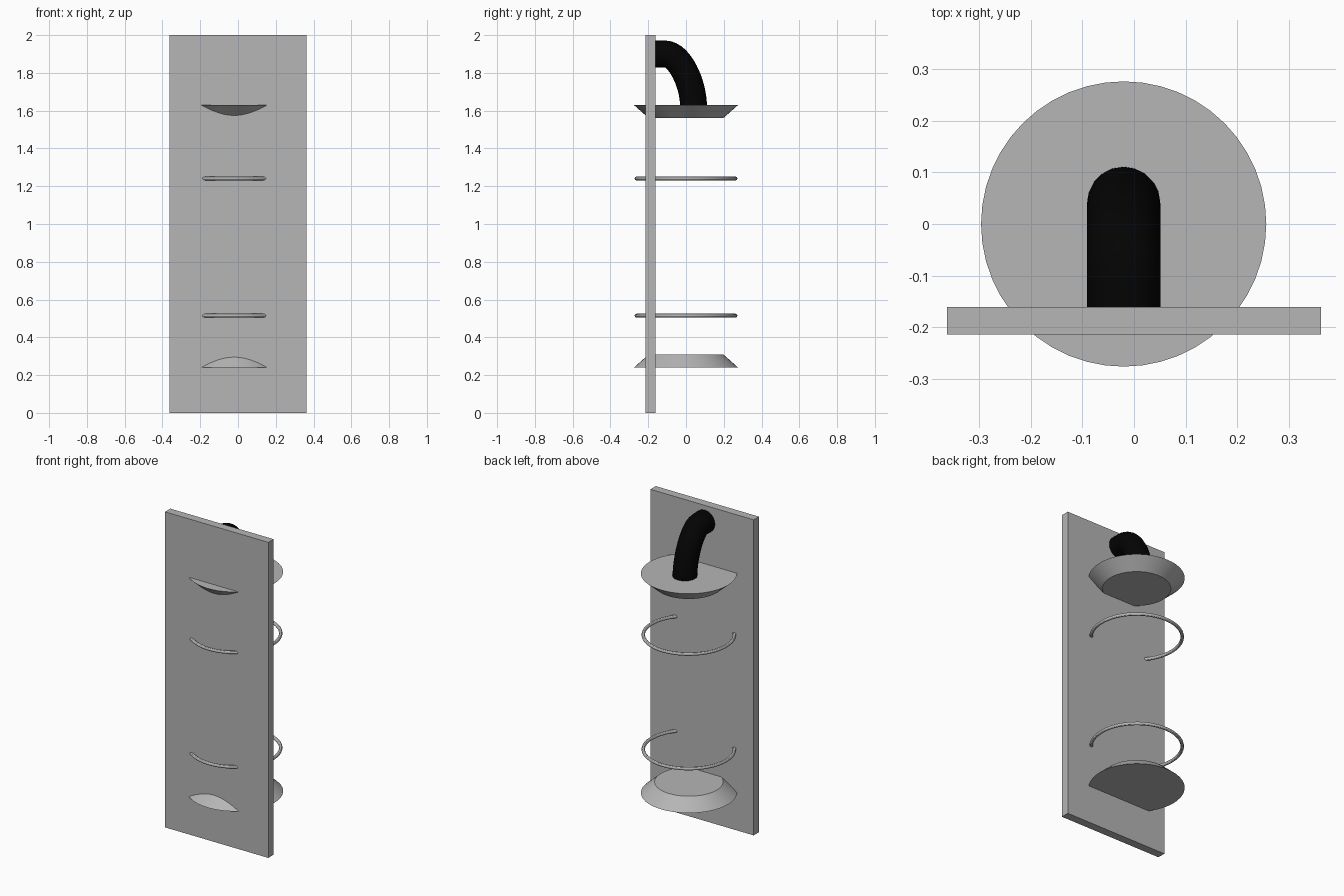
import bpy, math

if "Cube" in bpy.data.objects:
    bpy.data.objects.remove(bpy.data.objects["Cube"])

CX = -0.02  # shared axis of the round parts


def material(name, value):
    mat = bpy.data.materials.new(name)
    mat.diffuse_color = (value, value, value, 1)
    mat.use_nodes = True
    mat.node_tree.nodes["Principled BSDF"].inputs["Base Color"].default_value = mat.diffuse_color
    return mat


grey = material("grey", 0.465)
black = material("black", 0.001)


def finish(obj, name, mat):
    obj.name = name
    obj.data.materials.clear()
    obj.data.materials.append(mat)
    bpy.ops.object.select_all(action='DESELECT')
    obj.select_set(True)
    bpy.context.view_layer.objects.active = obj
    bpy.ops.object.shade_smooth_by_angle(angle=math.radians(30))


def cone(name, r_bottom, r_top, z0, z1):
    bpy.ops.mesh.primitive_cone_add(vertices=48, radius1=r_bottom, radius2=r_top,
                                    depth=z1 - z0, location=(CX, 0, (z0 + z1) / 2))
    finish(bpy.context.object, name, grey)


def ring(name, z):
    bpy.ops.mesh.primitive_torus_add(major_radius=0.262, minor_radius=0.01,
                                     major_segments=48, minor_segments=12,
                                     location=(CX, 0, z))
    finish(bpy.context.object, name, grey)


# Back panel
bpy.ops.mesh.primitive_cube_add(size=1, location=(0, -0.187, 1))
panel = bpy.context.object
panel.scale = (0.724, 0.053, 2)
finish(panel, "panel", grey)

# Flared caps and the two rings between them
cone("upper_cap", 0.197, 0.276, 1.56, 1.63)
cone("lower_cap", 0.276, 0.197, 0.24, 0.31)
ring("upper_ring", 1.241)
ring("lower_ring", 0.515)

# Bent pipe: out of the panel, then an elliptical bend down into the upper cap
curve = bpy.data.curves.new("pipe_path", 'CURVE')
curve.dimensions = '3D'
curve.bevel_depth = 0.071
curve.bevel_resolution = 8
curve.resolution_u = 16
curve.use_fill_caps = True
spline = curve.splines.new('BEZIER')
spline.bezier_points.add(2)
path = [  # handle left, point, handle right as (y, z)
    ((-0.19, 1.90), (-0.17, 1.90), (-0.15, 1.90)),
    ((-0.13, 1.90), (-0.11, 1.90), (-0.035, 1.90)),
    ((0.04, 1.745), (0.04, 1.62), (0.04, 1.60)),
]
for p, (a, b, c) in zip(spline.bezier_points, path):
    p.handle_left_type = p.handle_right_type = 'FREE'
    p.handle_left, p.co, p.handle_right = (CX, *a), (CX, *b), (CX, *c)
pipe = bpy.data.objects.new("pipe", curve)
bpy.context.collection.objects.link(pipe)
bpy.ops.object.select_all(action='DESELECT')
pipe.select_set(True)
bpy.context.view_layer.objects.active = pipe
bpy.ops.object.convert(target='MESH')
finish(bpy.context.object, "pipe", black)
